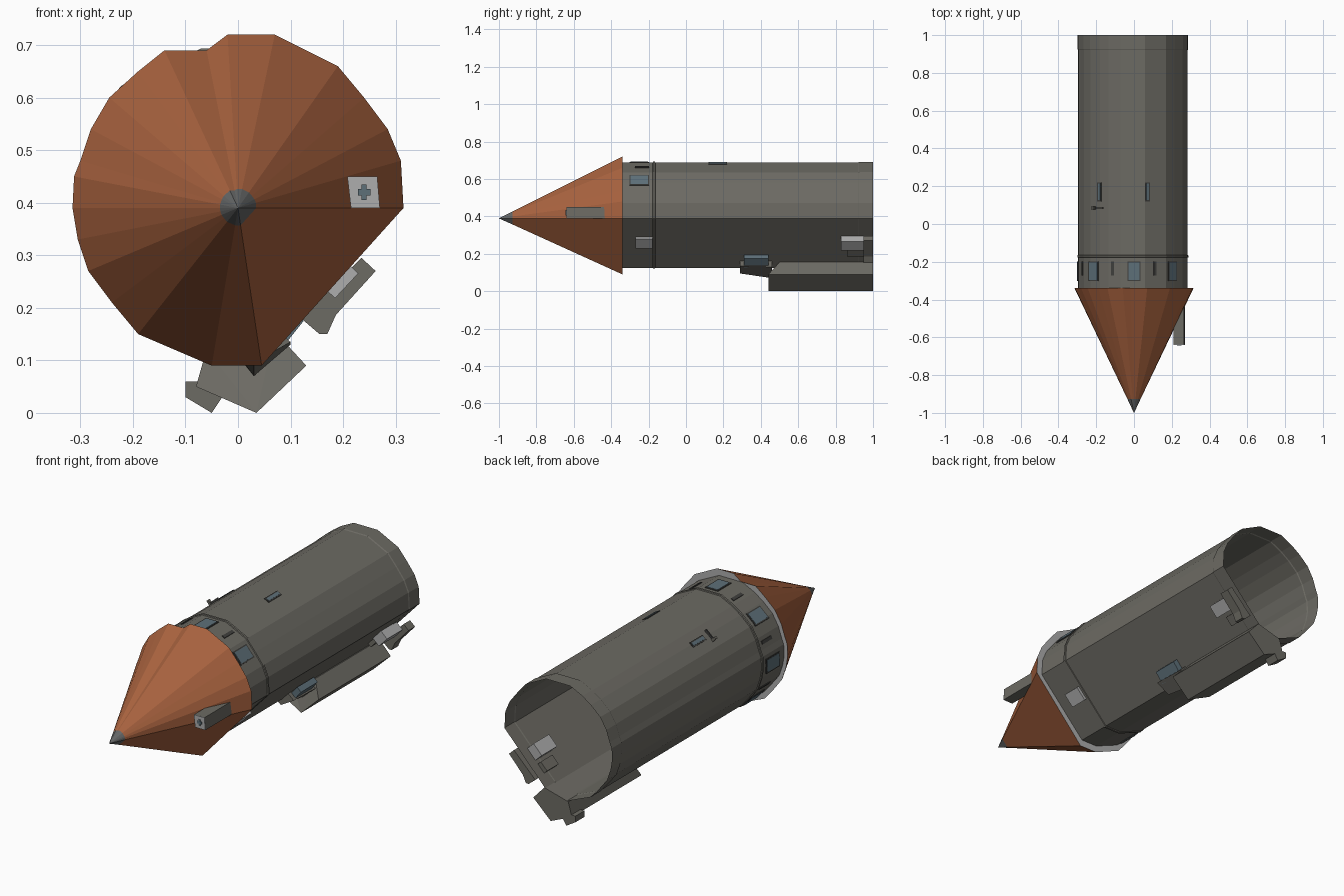
import bpy, bmesh, math
from mathutils import Vector, Matrix

if "Cube" in bpy.data.objects:
    bpy.data.objects.remove(bpy.data.objects["Cube"])

def mat(name, r, g, b):
    m = bpy.data.materials.new(name)
    m.diffuse_color = (r, g, b, 1)
    m.use_nodes = True
    m.node_tree.nodes["Principled BSDF"].inputs["Base Color"].default_value = m.diffuse_color
    return m

HULL = mat("hull grey", .15, .145, .125)
RUST = mat("rust orange", .40, .125, .05)
LIGHT = mat("light grey", .42, .42, .42)
GLASS = mat("blue grey glass", .11, .16, .19)
TIP = mat("tip grey", .13, .135, .135)
DARK = mat("dark grey", .05, .05, .047)

CZ = .39  # height of the long axis

# Cone rim seen from the front, with a chamfer cut at the lower right
LEFT = [(.045, .09), (-.05, .09), (-.12, .12), (-.19, .15), (-.24, .21), (-.285, .27), (-.305, .33),
        (-.315, .39), (-.312, .45), (-.30, .48), (-.28, .54), (-.245, .60), (-.19, .65)]
RIGHT = [(.07, .72), (.19, .66), (.24, .60), (.285, .54), (.31, .48), (.315, .39)]
RIM = LEFT + [(-.14, .69), (-.06, .69), (-.02, .72)] + RIGHT

def body_scale(p):
    x, z = p
    return (x * .92 - .006, CZ + (z - CZ) * (.905 if z > CZ else .885))

# Hull outline: same point count, without the notch
BODY = [body_scale(p) for p in LEFT + [(-.14, .685), (-.07, .72), (0, .72)] + RIGHT]

def scaled(pts, s):
    return [(x * s, CZ + (z - CZ) * s) for x, z in pts]

def finish(bm, name, m):
    bmesh.ops.recalc_face_normals(bm, faces=bm.faces)
    me = bpy.data.meshes.new(name)
    bm.to_mesh(me)
    bm.free()
    me.materials.append(m)
    ob = bpy.data.objects.new(name, me)
    bpy.context.collection.objects.link(ob)
    return ob

def loft(name, rings, m, caps=False):
    """Join rings given as (outline, y or list of y)."""
    bm = bmesh.new()
    rows = []
    for pts, y in rings:
        ys = y if isinstance(y, list) else [y] * len(pts)
        rows.append([bm.verts.new((p[0], v, p[1])) for p, v in zip(pts, ys)])
    for a, b in zip(rows, rows[1:]):
        n = len(a)
        for i in range(n):
            bm.faces.new((a[i], a[(i + 1) % n], b[(i + 1) % n], b[i]))
    if caps:
        for r in (rows[0], rows[-1]):
            bmesh.ops.triangulate(bm, faces=[bm.faces.new(r)])
    return finish(bm, name, m)

def block(name, size, matrix, m):
    bm = bmesh.new()
    bmesh.ops.create_cube(bm, size=1, matrix=matrix @ Matrix.Diagonal((*size, 1)))
    return finish(bm, name, m)

def on_hull(name, angle, y, width, length, thick, m):
    """Plate lying on the hull where a ray at this angle (degrees) leaves it."""
    d = Vector((math.cos(math.radians(angle)), math.sin(math.radians(angle))))
    c = Vector((0, CZ))
    for i in range(len(BODY)):
        p, q = Vector(BODY[i]), Vector(BODY[(i + 1) % len(BODY)])
        e = q - p
        det = d.x * e.y - d.y * e.x
        if abs(det) < 1e-9:
            continue
        w = p - c
        t = (w.x * e.y - w.y * e.x) / det
        u = (w.x * d.y - w.y * d.x) / det
        if t > 0 and 0 <= u < 1:
            hit = c + d * t
            nrm = Vector((e.y, -e.x)).normalized()
            if nrm.dot(d) < 0:
                nrm = -nrm
            rot = Matrix.Rotation(math.atan2(nrm.x, nrm.y), 4, 'Y')
            return block(name, (width, length, thick),
                         Matrix.Translation((hit.x, y, hit.y)) @ rot, m)

# Nose cone, its grey tip and the pale rim behind it
loft("nose_cone", [(scaled(RIM, .11), -.927), (RIM, -.34)], RUST)
loft("nose_tip", [(scaled(RIM, .002), -1), (scaled(RIM, .11), -.927)], TIP)
loft("cone_rim", [(RIM, -.34), (BODY, -.34)], LIGHT)

# Hull: open tube with a slightly wider rear band
loft("hull_tube", [(BODY, -.34), (BODY, -.172), (BODY, .92)], HULL)
loft("rear_band", [(BODY, .92), (scaled(BODY, 1.01), .925), (scaled(BODY, 1.01), 1)], HULL)
loft("hull_ring", [(BODY, -.178), (scaled(BODY, 1.015), -.176),
                   (scaled(BODY, 1.015), -.166), (BODY, -.164)], HULL)

# Windows and narrow slots around the front collar
for a in (45, 90, 136, 180, 226):
    on_hull("window_frame", a, -.25, .07, .105, .006, DARK)
    on_hull("window", a, -.25, .058, .092, .009, GLASS)
for a in (68, 112, 158, 204):
    on_hull("slot", a, -.235, .016, .075, .008, DARK)

# Roof slots and a little mast on the left
for a in (76.5, 128):
    on_hull("roof_slot_frame", a, .17, .028, .10, .006, DARK)
    on_hull("roof_slot", a, .17, .016, .088, .009, GLASS)
on_hull("mast", 128, .085, .05, .006, .02, DARK)
on_hull("mast_base", 134, .085, .012, .014, .05, HULL)

# Pale port on the chamfer
on_hull("chamfer_port", -37, -.225, .07, .09, .03, LIGHT)

# Sensor box on the cone with a small cross on its face
SENSOR = [(.215, .39), (.27, .39), (.265, .45), (.208, .45)]
loft("sensor_box", [(SENSOR, -.636), (SENSOR, -.36)], HULL, True)
loft("sensor_face", [(SENSOR, -.64), (SENSOR, -.6361)], LIGHT, True)
for w, h in ((.024, .012), (.010, .03)):
    block("sensor_cross", (w, .004, h), Matrix.Translation((.24, -.641, .42)), GLASS)

# Keel beam below the chamfer, with a sloping front
KEEL = [(.035, 0), (.13, .09), (.07, .155), (-.06, .12), (-.08, .05)]
loft("keel_beam", [(KEEL, [.44, .44, .50, .50, .46]), (KEEL, 1)], HULL, True)

# Thin nose of the keel and its glazed panel
NOSE = [(.03, .07), (.10, .13), (.06, .17), (-.01, .12)]
THIN = [(.03, .095), (.10, .135), (.06, .17), (-.01, .125)]
loft("keel_nose", [(THIN, .29), (NOSE, .46)], HULL, True)
PANEL = [(.085, .125), (.125, .175), (.105, .195), (.065, .15)]
loft("keel_panel", [(PANEL, .31), (PANEL, .44)], GLASS, True)

# Rear foot plates on either side of the keel
FOOT_R = [(.235, .295), (.262, .27), (.185, .185), (.17, .15), (.155, .15), (.12, .18)]
loft("right_foot", [(FOOT_R, .95), (FOOT_R, 1)], HULL, True)
FOOT_L = [(-.10, .03), (-.05, 0), (-.03, .03), (-.07, .06), (-.10, .06)]
loft("left_foot", [(FOOT_L, .93), (FOOT_L, 1)], HULL, True)

# Bracket that pierces the chamfer and carries the right foot
on_hull("foot_bracket", -34, .89, .065, .12, .09, LIGHT)
on_hull("lower_bracket", -55, .905, .05, .09, .04, HULL)
